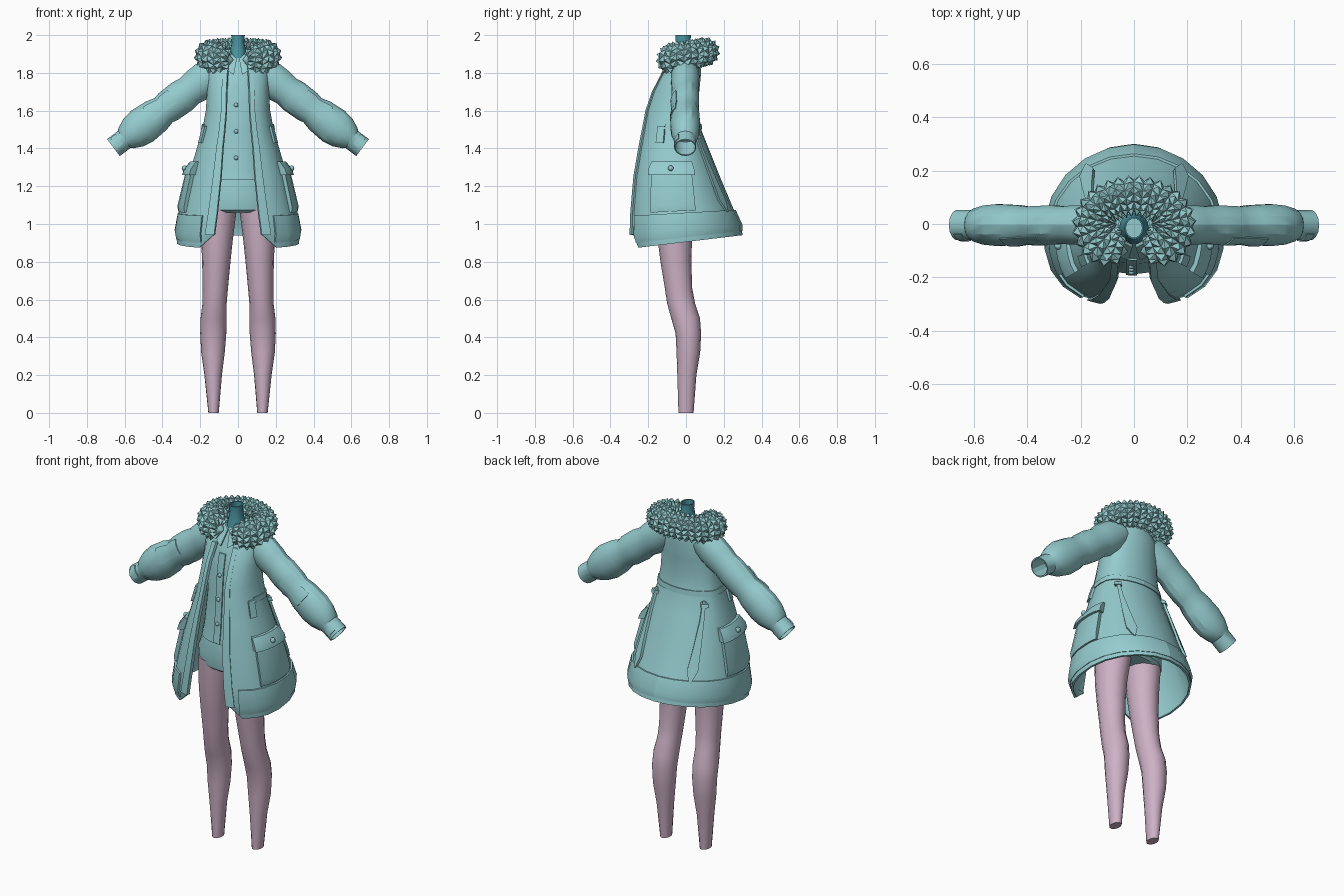
import bpy, bmesh, math
from mathutils import Vector

if "Cube" in bpy.data.objects:
    bpy.data.objects.remove(bpy.data.objects["Cube"])


def material(name, rgb):
    m = bpy.data.materials.new(name)
    m.use_nodes = True
    m.diffuse_color = (*rgb, 1)
    m.node_tree.nodes["Principled BSDF"].inputs["Base Color"].default_value = (*rgb, 1)
    return m


TEAL = material("soft teal cloth", (0.30, 0.60, 0.62))
DARK = material("deep teal neck", (0.07, 0.30, 0.36))
PINK = material("pale mauve leg", (0.61, 0.44, 0.56))
TAU = 2 * math.pi


def finish(name, bm, mat, angle=28):
    me = bpy.data.meshes.new(name)
    bm.to_mesh(me)
    bm.free()
    me.materials.append(mat)
    if angle:
        me.shade_smooth()
        me.set_sharp_from_angle(angle=math.radians(angle))
    ob = bpy.data.objects.new(name, me)
    bpy.context.collection.objects.link(ob)
    return ob


def loft(name, rings, mat=TEAL, angle=28, caps=(True, True), spike=0):
    """Skin a list of closed rings; spike raises a pyramid on each face."""
    bm = bmesh.new()
    vs = [[bm.verts.new(p) for p in r] for r in rings]
    n = len(vs[0])
    for a, b in zip(vs, vs[1:]):
        for i in range(n):
            j = (i + 1) % n
            bm.faces.new((a[i], a[j], b[j], b[i]))
    for use, r in zip(caps, (vs[0], vs[-1])):
        if use:
            bm.faces.new(r)
    bmesh.ops.recalc_face_normals(bm, faces=bm.faces[:])
    if spike:
        bmesh.ops.poke(bm, faces=bm.faces[:], offset=spike)
    return finish(name, bm, mat, angle)


def oval(z, x, y, rx, ry, n=16):
    return [Vector((x + rx * math.cos(TAU * i / n), y + ry * math.sin(TAU * i / n), z)) for i in range(n)]


def span(a, b, n):
    return [a + (b - a) * i / n for i in range(n + 1)]


def lookup(table, key):
    """Linear interpolation in a table sorted by its first column."""
    key = min(max(key, table[0][0]), table[-1][0])
    for a, b in zip(table, table[1:]):
        if key <= b[0]:
            f = (key - a[0]) / (b[0] - a[0])
            return [p + (q - p) * f for p, q in zip(a[1:], b[1:])]


def slab(name, surf, rows, side=1, back=-0.004, angle=28):
    """Plate lying on a surface; rows are (v, list of u, outward offset)."""
    rings = []
    for v, us, off in rows:
        ring = [surf(u, v, off) for u in us] + [surf(u, v, back) for u in reversed(us)]
        rings.append([Vector((p.x * side, p.y, p.z)) for p in ring])
    return loft(name, rings, TEAL, angle)


# Coat surface: height, half width, front y, back y, half opening
COAT = [(0.905, .325, -.29, .30, .13), (0.97, .33, -.303, .29, .125), (1.07, .31, -.298, .25, .11),
        (1.25, .265, -.28, .18, .09), (1.40, .22, -.255, .12, .08), (1.50, .19, -.235, .08, .07),
        (1.60, .172, -.215, .068, .062), (1.70, .165, -.18, .07, .06), (1.80, .165, -.125, .08, .055),
        (1.86, .13, -.095, .075, .052), (1.90, .075, -.075, .06, .05)]
MID_Y = -0.03


def edge_angle(z):
    w, f, b, gap = lookup(COAT, z)
    return math.asin((gap / w) ** 1.25)


def coat(phi, z, off=0.0):
    w, f, b, gap = lookup(COAT, z)
    s, c = math.sin(phi), math.cos(phi)
    e = 0.8 if c > 0 else 1
    x = math.copysign(abs(s) ** e, s) * (w + off)
    y = MID_Y - (MID_Y - f + off) * c ** e if c > 0 else MID_Y - (b - MID_Y + off) * c
    drop = 0.12 * y * max(0, (1.2 - z) / 0.295)
    if z < 0.93 and abs(phi - math.pi) > math.pi - edge_angle(z) - 0.01:
        drop += 0.07
    return Vector((x, y, z + drop))


slab("coat", coat, [(r[0], span(edge_angle(r[0]), TAU - edge_angle(r[0]), 20), 0) for r in COAT], back=-0.012)

# Sleeve surface: distance along the arm, radius
ARM = [(-.08, .08), (0, .093), (.07, .09), (.11, .083), (.16, .09), (.25, .087), (.28, .08),
       (.33, .093), (.42, .1), (.48, .09), (.53, .066), (.54, .056), (.612, .056)]


def arm(a, s, off=0.0, r=None):
    r = (r or lookup(ARM, s)[0]) + off
    mid = Vector((.17 + .80 * s, -.004, 1.77 - .597 * s))
    return mid + Vector((.597, 0, .80)) * r * math.cos(a) + Vector((0, -1, 0)) * (.03 + .5 * r) * math.sin(a)


def button(name, p, r=0.012):
    bm = bmesh.new()
    bmesh.ops.create_uvsphere(bm, u_segments=10, v_segments=6, radius=r)
    bmesh.ops.translate(bm, verts=bm.verts[:], vec=p)
    finish(name, bm, TEAL)


for side, tag in ((1, "left"), (-1, "right")):
    # Sleeve with a hollow cuff
    stations = [(s, r) for s, r in ARM] + [(.612, .048), (.5, .048)]
    loft(tag + "_sleeve", [[Vector((p.x * side, p.y, p.z)) for p in (arm(TAU * i / 14, s, 0, r) for i in range(14))]
                           for s, r in stations])
    slab(tag + "_sleeve_pocket", arm, [(s, span(.7, 1.7, 4), .007) for s in (.2, .25, .28, .33, .36)], side)
    slab(tag + "_cuff_tab", arm, [(s, span(.6, 1.8, 4), .006) for s in (.56, .595)], side)

    # Side pocket, flap and button
    slab(tag + "_pocket", coat, [(z, span(1.05, 1.85, 5), o) for z, o in ((1.07, .008), (1.1, .018), (1.27, .02))], side)
    slab(tag + "_pocket_flap", coat, [(z, span(1.0, 1.9, 6), o) for z, o in ((1.26, .034), (1.29, .034), (1.33, .014))], side)
    p = coat(1.45, 1.295, .034)
    button(tag + "_pocket_button", Vector((p.x * side, p.y, p.z)), .015)
    slab(tag + "_slit_pocket", coat, [(z, span(1.05, 1.25, 2), .01) for z in (1.43, 1.52)], side)

    # Seams: front placket, waist band and hem band
    slab(tag + "_placket", coat, [(r[0], span(edge_angle(r[0]), edge_angle(r[0]) + .16, 2), .006) for r in COAT[1:9]], side)
    slab(tag + "_waist_band", coat, [(z, span(1.25, math.pi, 7), .006) for z in (1.5, 1.53)], side)
    slab(tag + "_hem_band", coat, [(z, span(.55, math.pi, 9), o) for z, o in ((.93, .003), (.97, .008), (1.06, .009))], side)

    # Hanging waist strap with a pointed end, and its loop
    strap = [(2.28, 1.48, .05), (2.36, 1.38, .055), (2.46, 1.25, .08), (2.53, 1.12, .1), (2.56, 1.05, .015)]
    slab(tag + "_strap", coat, [(z, [u - h, u, u + h], .016) for u, z, h in strap], side, back=.002)
    slab(tag + "_strap_loop", coat, [(z, span(2.17, 2.39, 2), .024) for z in (1.45, 1.47)], side)

    # Shirt collar point
    quad = [Vector((x * side, y, z)) for x, y, z in
            ((.006, -.088, 1.875), (.045, -.07, 1.91), (.052, -.125, 1.81), (.022, -.135, 1.79))]
    loft(tag + "_collar_point", [quad, [p + Vector((0, .012, 0)) for p in quad]])

    # Leg: height, inner x, outer x, front y, back y
    leg = [(0, .102, .157, -.04, .04), (.2, .085, .178, -.046, .055), (.32, .07, .195, -.05, .075),
           (.42, .062, .2, -.055, .08), (.5, .06, .198, -.078, .074), (.58, .06, .188, -.1, .048),
           (.66, .053, .187, -.112, .033), (.8, .04, .19, -.135, .028), (.92, .027, .195, -.15, .032),
           (1.1, .004, .198, -.16, .055)]
    loft(tag + "_leg", [oval(z, side * (a + b) / 2, (f + k) / 2, (b - a) / 2, (k - f) / 2)
                        for z, a, b, f, k in leg], PINK, 40)

# Shorts and shirt: height, half width, front y, back y
shorts = [(1.06, .17, -.155, .07), (1.075, .205, -.175, .085), (1.15, .205, -.185, .085), (1.26, .165, -.165, .06)]
shirt = [(1.235, .175, -.188, .07), (1.3, .16, -.177, .055), (1.5, .14, -.162, .045), (1.65, .145, -.15, .045),
         (1.75, .14, -.13, .05), (1.82, .12, -.1, .055), (1.88, .06, -.072, .045)]
for name, table in (("shorts", shorts), ("shirt", shirt)):
    loft(name, [oval(z, 0, (f + b) / 2, w, (b - f) / 2, 20) for z, w, f, b in table], angle=35,
         caps=(True, False))


def shirt_front(x, z, off=0.0):
    w, f, b = lookup(shirt, z)
    m = (f + b) / 2
    return Vector((x, m - (m - f) * math.sqrt(1 - (x / w) ** 2) - off, z))


slab("shirt_placket", shirt_front, [(z, [-.03, -.01, .012], .006) for z in (1.24, 1.3, 1.5, 1.65, 1.75)])
for i, z in enumerate((1.63, 1.49, 1.35)):
    button("shirt_button_%d" % (i + 1), shirt_front(-.01, z, .006))

# Open neck collar
neck = [(1.86, .056, .058), (1.92, .042, .046), (1.96, .034, .04), (2.0, .036, .042),
        (2.0, .03, .036), (1.93, .03, .036)]
loft("neck", [oval(z, 0, -.015, rx, ry, 14) for z, rx, ry in neck], DARK, 35, (False, False))

# Spiked fur collar swept round the neck, open at the front
fur = []
STEPS, AROUND = 28, 13
for i in range(STEPS + 1):
    t = i / STEPS
    a = .3 + (TAU - .6) * t
    mid = Vector((.15 * math.sin(a), -.105 * math.cos(a), 1.89 - .022 * math.cos(a)))
    out = Vector((math.sin(a) * .105, -math.cos(a) * .15, 0)).normalized()
    end = min(1, min(t, 1 - t) / .12)
    r = (.068 + .008 * math.cos(a)) * math.sqrt(.12 + .88 * end * (2 - end))
    fur.append([mid + out * r * math.cos(b) + Vector((0, 0, r * math.sin(b)))
                for b in (TAU * (k + .5 * (i % 2)) / AROUND for k in range(AROUND))])
loft("fur_collar", fur, TEAL, 0, spike=.021)
